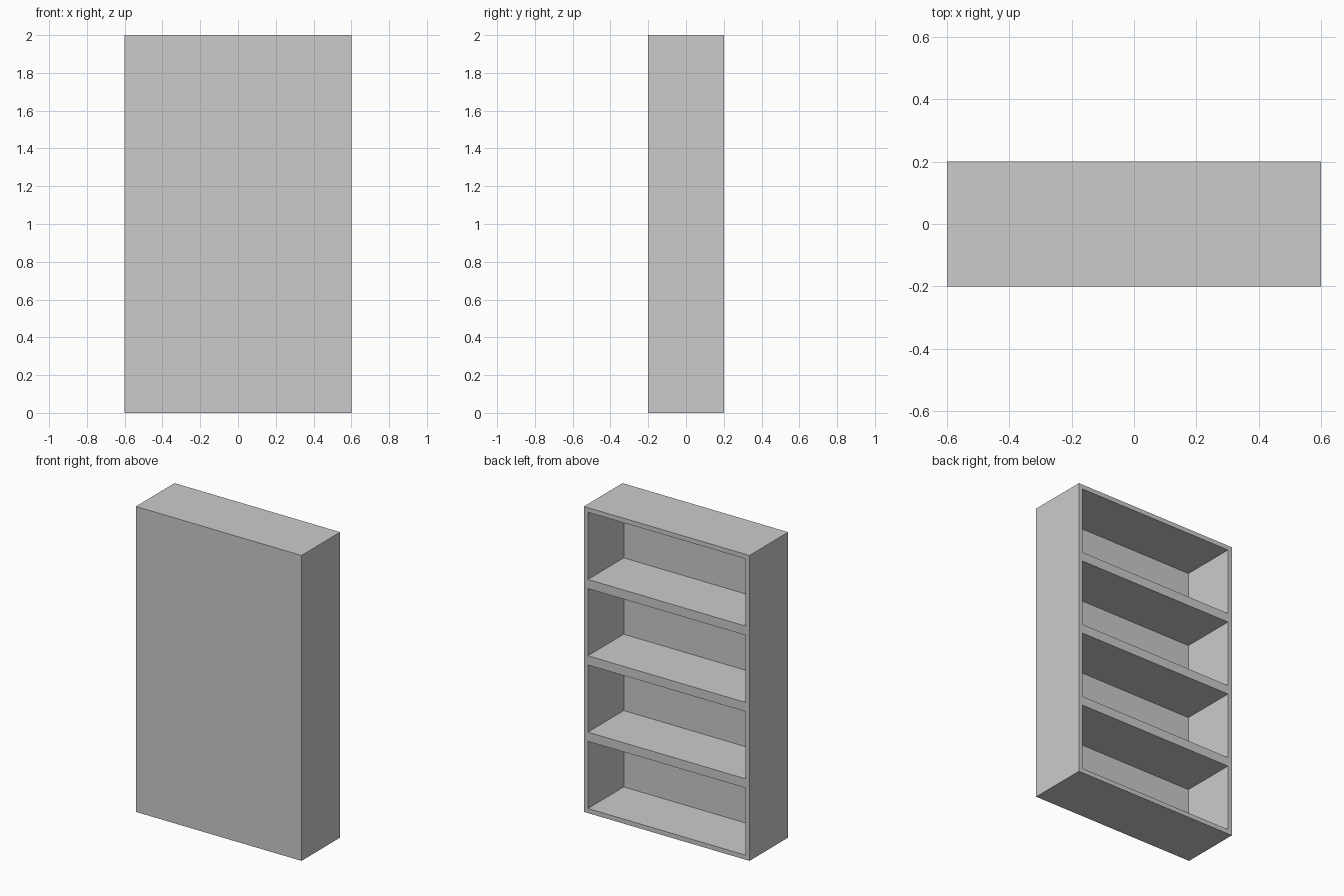
import bpy
import bmesh
from mathutils import Matrix, Vector

if "Cube" in bpy.data.objects:
    bpy.data.objects.remove(bpy.data.objects["Cube"])

WIDTH, DEPTH, HEIGHT = 1.2, 0.4, 2.0
BOARD = 0.03      # board thickness around every compartment
CELLS = 4

bm = bmesh.new()

# Outer carcass
bmesh.ops.create_cube(bm, size=1, matrix=Matrix.Translation((0, 0, HEIGHT / 2))
                      @ Matrix.Diagonal((WIDTH, DEPTH, HEIGHT, 1)))

# Split into equal compartments
for i in range(1, CELLS):
    bmesh.ops.bisect_plane(bm, geom=bm.verts[:] + bm.edges[:] + bm.faces[:],
                           plane_co=(0, 0, HEIGHT * i / CELLS), plane_no=(0, 0, 1))

# Open compartments on the +y side, leaving a panel at -y
bm.normal_update()
cells = [f for f in bm.faces if f.normal.y > 0.9]
bmesh.ops.inset_individual(bm, faces=cells, thickness=BOARD, use_even_offset=True)
recessed = bmesh.ops.extrude_discrete_faces(bm, faces=cells)["faces"]
bmesh.ops.translate(bm, verts=list({v for f in recessed for v in f.verts}),
                    vec=Vector((0, BOARD - DEPTH, 0)))

bmesh.ops.recalc_face_normals(bm, faces=bm.faces[:])
mesh = bpy.data.meshes.new("bookcase")
bm.to_mesh(mesh)
bm.free()
bpy.context.collection.objects.link(bpy.data.objects.new("bookcase", mesh))
